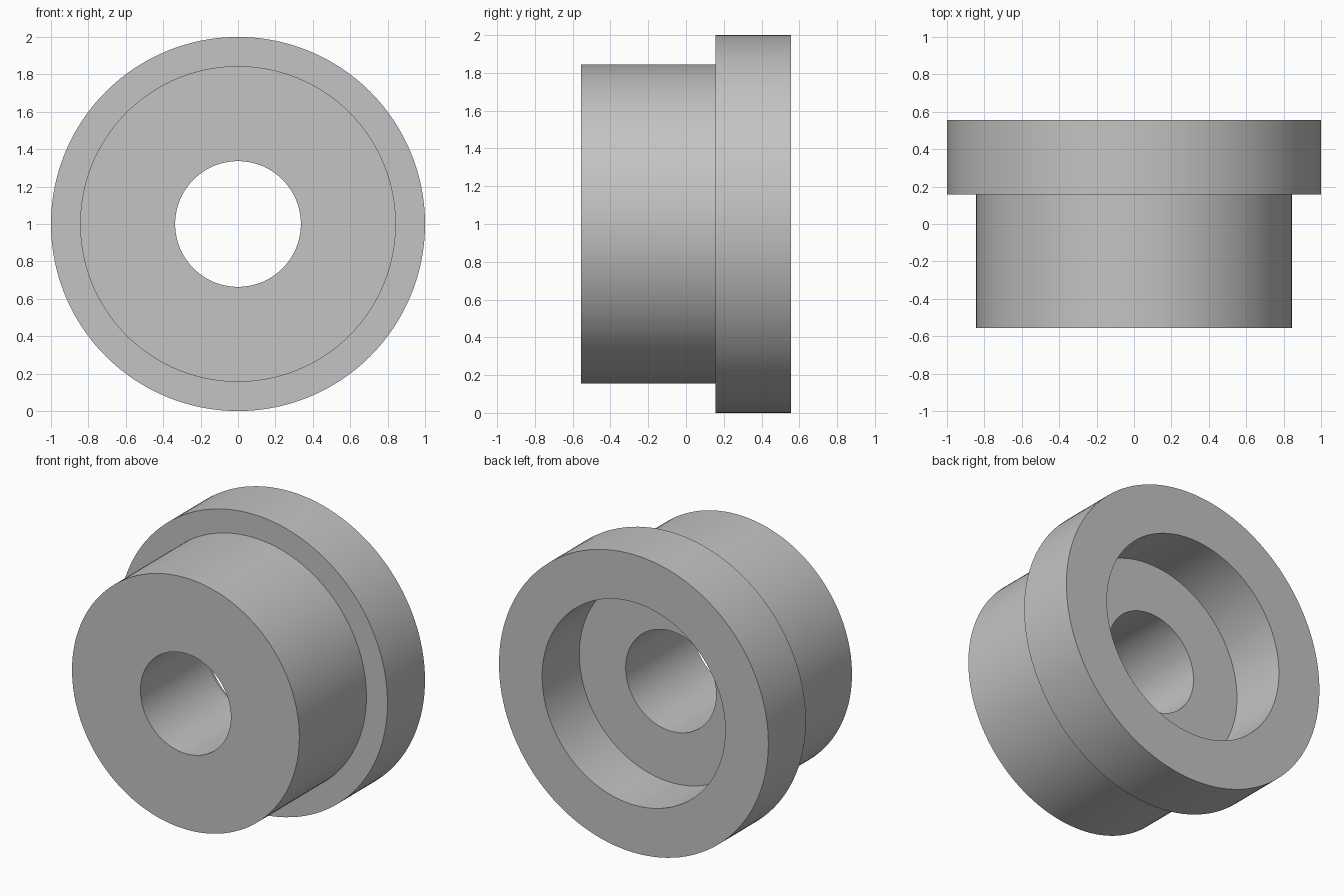
import bpy
import bmesh
import math
from mathutils import Vector

cube = bpy.data.objects.get("Cube")
if cube:
    bpy.data.objects.remove(cube, do_unlink=True)

# Dimensions
HALF_LENGTH = 0.555
STEP_Y = 0.157
FLANGE_R, BODY_R, RECESS_R, BORE_R = 1.0, 0.844, 0.68, 0.336
RECESS_FLOOR_Y = 0.16
SEGMENTS = 128

# Plain grey metal
grey = bpy.data.materials.new("grey metal")
colour = (0.55, 0.55, 0.55, 1.0)
grey.diffuse_color = colour
grey.use_nodes = True
grey.node_tree.nodes["Principled BSDF"].inputs["Base Color"].default_value = colour

# Closed cross-section as (radius, y): body, flange, recess, bore
profile = [
    (BORE_R, -HALF_LENGTH), (BODY_R, -HALF_LENGTH),
    (BODY_R, STEP_Y), (FLANGE_R, STEP_Y),
    (FLANGE_R, HALF_LENGTH), (RECESS_R, HALF_LENGTH),
    (RECESS_R, RECESS_FLOOR_Y), (BORE_R, RECESS_FLOOR_Y),
]

# Revolve the section around the y axis
bm = bmesh.new()
verts = [bm.verts.new((r, y, 0)) for r, y in profile]
edges = [bm.edges.new((v, verts[(i + 1) % len(verts)])) for i, v in enumerate(verts)]
bmesh.ops.spin(bm, geom=verts + edges, cent=Vector(), axis=Vector((0, 1, 0)),
               angle=math.tau, steps=SEGMENTS, use_duplicate=False)
bmesh.ops.remove_doubles(bm, verts=bm.verts, dist=0.0005)
bmesh.ops.recalc_face_normals(bm, faces=bm.faces)

mesh = bpy.data.meshes.new("flanged_bushing")
bm.to_mesh(mesh)
bm.free()
mesh.materials.append(grey)

bushing = bpy.data.objects.new("flanged_bushing", mesh)
bushing.location.z = FLANGE_R
bpy.context.collection.objects.link(bushing)

# Smooth round walls, crisp rims
bpy.ops.object.select_all(action="DESELECT")
bushing.select_set(True)
bpy.context.view_layer.objects.active = bushing
bpy.ops.object.shade_smooth_by_angle(angle=math.radians(30))
